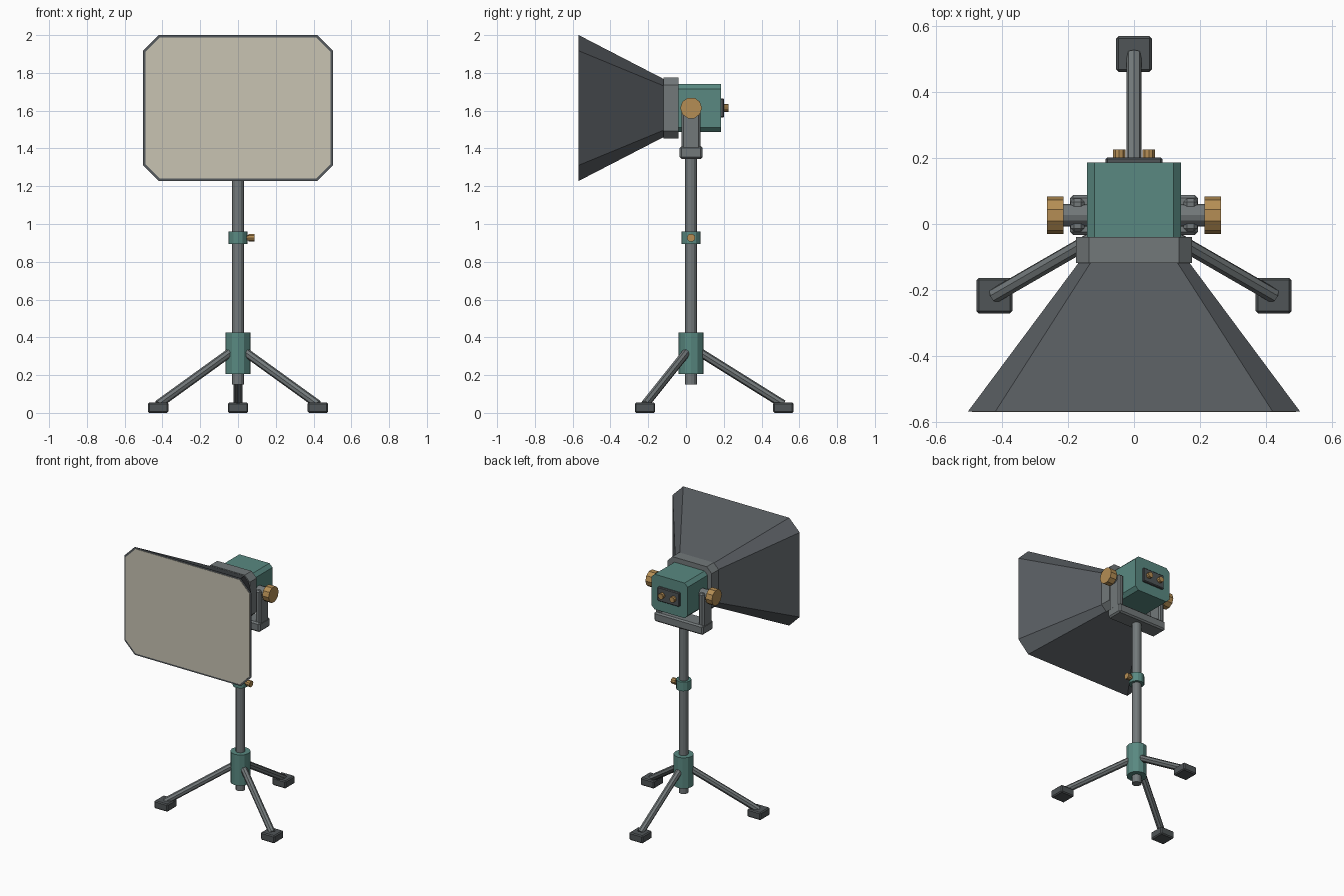
import bpy, bmesh
from math import sin, cos, pi, radians
from mathutils import Vector

if "Cube" in bpy.data.objects:
    bpy.data.objects.remove(bpy.data.objects["Cube"])

CY, HZ = 0.027, 1.614   # stand axis in y, height of the lamp head


def material(name, r, g, b):
    m = bpy.data.materials.new(name)
    m.diffuse_color = (r, g, b, 1)
    m.use_nodes = True
    m.node_tree.nodes["Principled BSDF"].inputs["Base Color"].default_value = m.diffuse_color
    return m


TEAL = material("teal_paint", 0.10, 0.25, 0.22)
BRASS = material("brass", 0.46, 0.27, 0.09)
STEEL = material("steel", 0.17, 0.19, 0.195)
DARK = material("dark_fabric", 0.09, 0.10, 0.11)
RUBBER = material("rubber", 0.08, 0.09, 0.095)
CREAM = material("diffuser_cloth", 0.58, 0.55, 0.45)


def finish(bm, name, mat):
    bmesh.ops.recalc_face_normals(bm, faces=bm.faces[:])
    me = bpy.data.meshes.new(name)
    bm.to_mesh(me)
    bm.free()
    me.materials.append(mat)
    ob = bpy.data.objects.new(name, me)
    bpy.context.collection.objects.link(ob)
    return ob


def box(name, lo, hi, mat, bevel=0.0):
    lo, hi = Vector(lo), Vector(hi)
    bm = bmesh.new()
    bmesh.ops.create_cube(bm, size=1)
    for v in bm.verts:
        v.co = (lo + hi) / 2 + v.co * (hi - lo)
    if bevel:
        bmesh.ops.bevel(bm, geom=bm.edges[:], offset=bevel, segments=1, affect='EDGES')
    return finish(bm, name, mat)


def rod(name, a, b, r, mat, sides=12, bevel=0.0):
    a, b = Vector(a), Vector(b)
    bm = bmesh.new()
    bmesh.ops.create_cone(bm, cap_ends=True, segments=sides, radius1=r, radius2=r,
                          depth=(b - a).length)
    if bevel:
        rims = [e for e in bm.edges if abs(e.verts[0].co.z - e.verts[1].co.z) < 1e-5]
        bmesh.ops.bevel(bm, geom=rims, offset=bevel, segments=1, affect='EDGES')
    rot = Vector((0, 0, 1)).rotation_difference(b - a).to_matrix()
    bmesh.ops.rotate(bm, verts=bm.verts[:], matrix=rot)
    bmesh.ops.translate(bm, verts=bm.verts[:], vec=(a + b) / 2)
    return finish(bm, name, mat)


def octagon_loft(name, rings, mat):
    """Loft rectangles with cut corners; each ring is (y, half_x, half_z, cut)."""
    bm = bmesh.new()
    loops = []
    for y, hx, hz, c in rings:
        quarter = [(hx, hz - c), (hx - c, hz)]
        pts = quarter + [(-x, z) for x, z in quarter[::-1]]
        pts += [(-x, -z) for x, z in pts]
        loops.append([bm.verts.new((x, y, HZ + z)) for x, z in pts])
    for p, q in zip(loops, loops[1:]):
        for i in range(8):
            j = (i + 1) % 8
            bm.faces.new((p[i], p[j], q[j], q[i]))
    bm.faces.new(loops[0])
    bm.faces.new(loops[-1])
    return finish(bm, name, mat)


# Softbox shade, diffuser and mounting collar
octagon_loft("softbox_shade", [(-0.115, 0.166, 0.152, 0.036), (-0.568, 0.503, 0.386, 0.083),
                               (-0.568, 0.491, 0.374, 0.078), (-0.56, 0.491, 0.374, 0.078)], DARK)
octagon_loft("diffuser_panel", [(-0.558, 0.491, 0.374, 0.078), (-0.57, 0.491, 0.374, 0.078)], CREAM)
octagon_loft("softbox_collar", [(-0.04, 0.176, 0.161, 0.04), (-0.118, 0.176, 0.161, 0.04)], STEEL)

# Lamp head with rear control plate and dials
octagon_loft("lamp_head", [(-0.05, 0.143, 0.126, 0.024), (0.186, 0.143, 0.126, 0.024)], TEAL)
box("control_plate", (-0.086, 0.18, HZ - 0.05), (0.086, 0.202, HZ + 0.05), RUBBER, 0.005)
for s, side in ((-1, "left"), (1, "right")):
    rod(f"{side}_dial", (s * 0.045, 0.195, HZ), (s * 0.045, 0.225, HZ), 0.02, BRASS, 10)

# Yoke with tilt knobs
box("yoke_base", (-0.194, CY - 0.061, 1.345), (0.194, CY + 0.061, 1.412), STEEL, 0.01)
for s, side in ((-1, "left"), (1, "right")):
    x0, x1 = sorted((s * 0.15, s * 0.192))
    box(f"{side}_yoke_arm", (x0, CY - 0.05, 1.38), (x1, CY + 0.05, 1.635), STEEL, 0.01)
    rod(f"{side}_tilt_axle", (s * 0.135, CY, HZ), (s * 0.216, CY, HZ), 0.034, STEEL, 12)
    rod(f"{side}_tilt_knob", (s * 0.213, CY, HZ), (s * 0.263, CY, HZ), 0.057, BRASS, 10)

# Pole, hub and height clamp
rod("pole", (0, CY, 0.15), (0, CY, 1.36), 0.031, STEEL, 12)
rod("leg_hub", (0, CY, 0.205), (0, CY, 0.425), 0.066, TEAL, 12)
rod("height_clamp", (0, CY, 0.895), (0, CY, 0.96), 0.05, TEAL, 12)
rod("clamp_screw", (0.035, CY, 0.927), (0.065, CY, 0.927), 0.015, BRASS, 8)
rod("clamp_knob", (0.056, CY, 0.927), (0.087, CY, 0.927), 0.022, BRASS, 10)

# Three legs with square feet
for i, name in enumerate(("back", "left", "right")):
    t = radians(90 + 120 * i)
    d = Vector((cos(t), sin(t), 0))
    c = Vector((0, CY, 0))
    rod(f"{name}_leg", c + d * 0.035 + Vector((0, 0, 0.328)),
        c + d * 0.488 + Vector((0, 0, 0.045)), 0.023, STEEL, 8)
    f = c + d * 0.488
    box(f"{name}_foot", (f.x - 0.054, f.y - 0.054, 0), (f.x + 0.054, f.y + 0.054, 0.055),
        RUBBER, 0.007)
